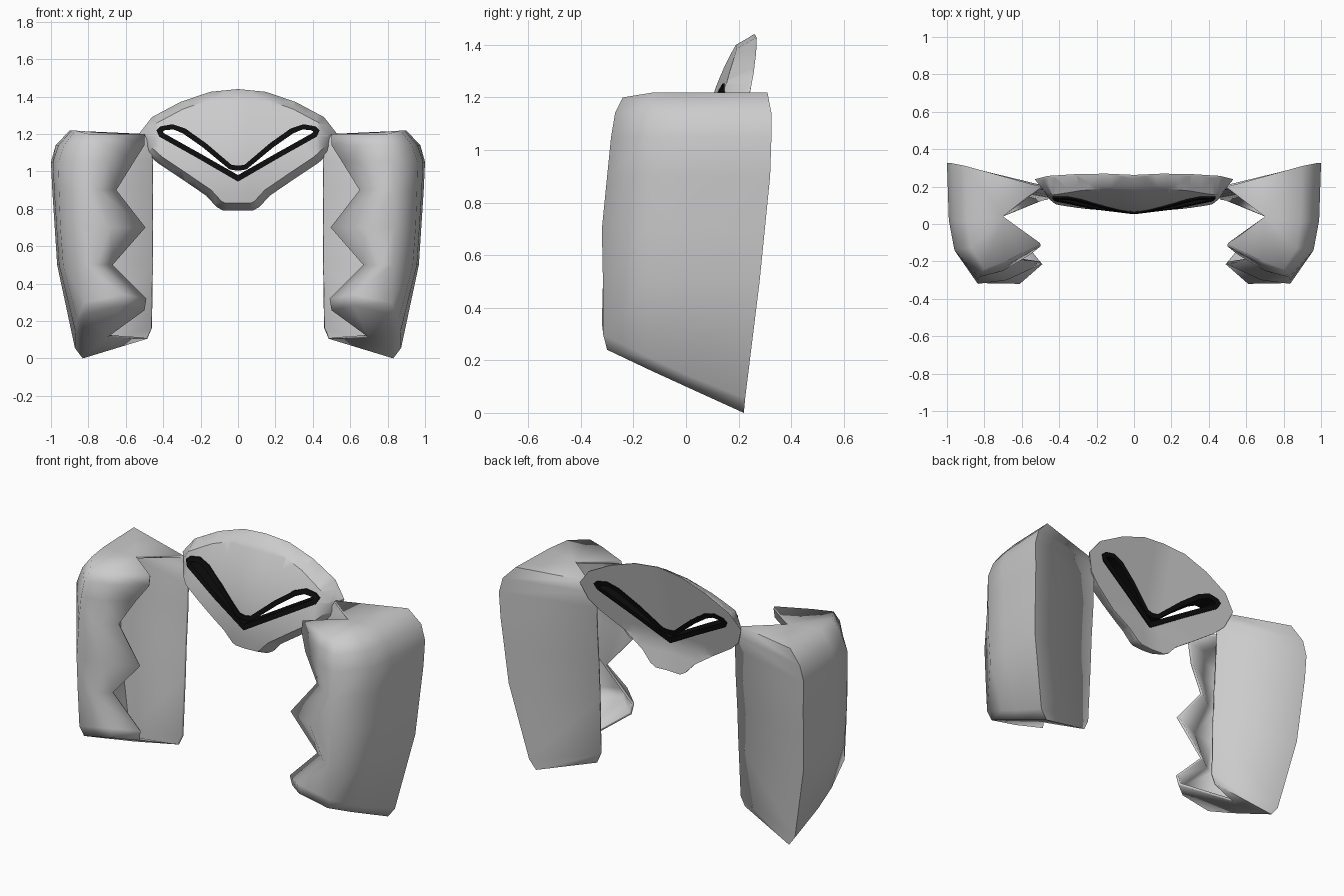
import bpy, bmesh

if "Cube" in bpy.data.objects:
    bpy.data.objects.remove(bpy.data.objects["Cube"])

black = bpy.data.materials.new("black")
black.diffuse_color = (0.004, 0.004, 0.004, 1)
black.use_nodes = True
black.node_tree.nodes["Principled BSDF"].inputs["Base Color"].default_value = black.diffuse_color


def to_object(bm, name):
    bmesh.ops.recalc_face_normals(bm, faces=bm.faces[:])
    me = bpy.data.meshes.new(name)
    bm.to_mesh(me)
    bm.free()
    ob = bpy.data.objects.new(name, me)
    bpy.context.collection.objects.link(ob)
    return ob


def smooth(ob, angle):
    bpy.ops.object.select_all(action='DESELECT')
    ob.select_set(True)
    bpy.context.view_layer.objects.active = ob
    bpy.ops.object.shade_smooth_by_angle(angle=angle)


def mirrored(half):
    # half runs from x = 0 round the right side back to x = 0
    return half + [(-x, z) for x, z in reversed(half) if x > 0]


# Depth of the centre plate: bulged front and gently leaning back
def back_y(x, z):
    lean = 0.25 * (z - 0.95) if z > 0.95 else 0.16 * (0.95 - z)
    return 0.14 + lean + 0.07 * abs(x)


def front_y(x, z):
    sweep = 0.9 * max(0, abs(x) - 0.435)        # side corners sweep back
    y = 0.06 + 0.64 * (z - 0.95) ** 2 + 0.08 * abs(x) + sweep
    return min(y, back_y(x, z) - 0.015)


# Side guards: horizontal sections from top to bottom, each running
# back inner, back outer, side, side, front outer, front middle, front inner
LEVELS = [
    (1.20, [(.50, .20), (.90, .31), (.89, .01), (.87, -.13), (.80, -.24), (.69, -.20), (.50, -.11)]),
    (1.14, [(.46, .20), (.975, .325), (.96, .02), (.93, -.13), (.82, -.27), (.69, -.225), (.50, -.12)]),
    (1.05, [(.455, .19), (1.0, .325), (.99, .02), (.96, -.14), (.83, -.285), (.70, -.25), (.557, -.165)]),
    (0.90, [(.455, .185), (.993, .32), (.983, .02), (.957, -.145), (.835, -.30), (.75, -.265), (.65, -.19)]),
    (0.70, [(.455, .17), (.98, .30), (.97, .01), (.95, -.15), (.835, -.32), (.68, -.30), (.495, -.215)]),
    (0.50, [(.455, .16), (.967, .28), (.957, 0), (.935, -.15), (.83, -.316), (.76, -.285), (.67, -.215)]),
    (.055, [(.46, .145), (.872, .225), (.87, 0), (.86, -.135), (.82, -.315), (.61, -.32), (.49, -.215)]),
    (0, [(.485, .14), (.83, .22), (.825, 0), (.82, -.13), (.80, -.30), (.62, -.31), (.50, -.205)]),
]


def floor_z(x, y):
    return max(0.0, 0.2 * (0.83 - x) + 0.45 * (0.22 - y))


def side_guard(name, s):
    bm = bmesh.new()
    rows = []
    for z, pts in LEVELS:
        row = []
        for x, y in pts:
            h = z
            if z < .1:                      # lowest two rows follow the sloping floor
                h = z + floor_z(x, y)
            elif z == 1.2 and x > .6 and y > -.2:
                h += .018
            row.append(bm.verts.new((s * x, y, h)))
        rows.append(row)
    for a, b in zip(rows, rows[1:]):
        for i in range(6):
            bm.faces.new((a[i], a[i + 1], b[i + 1], b[i]))
    # notched caps at top and bottom
    for row, z in ((rows[0], 1.205), (rows[-1], floor_z(.70, .03))):
        n = bm.verts.new((s * .70, .04, z))
        for i in range(6):
            bm.faces.new((n, row[i], row[i + 1]))
    ob = to_object(bm, name)
    m = ob.modifiers.new("thickness", 'SOLIDIFY')
    m.thickness = 0.016
    # make the wall grow inwards
    side = max(ob.data.polygons, key=lambda p: abs(p.normal.x) * abs(p.center.x))
    m.offset = -1 if side.normal.x * side.center.x > 0 else 1
    smooth(ob, 1.4)


side_guard("right_side_guard", 1)
side_guard("left_side_guard", -1)

# Centre plate: outline prism with a chamfered front, cut into a grid and bent
OUTLINE = mirrored([(0, .79), (.08, .79), (.115, .81), (.17, .87), (.28, .945), (.43, 1.045),
                    (.49, 1.10), (.53, 1.20), (.46, 1.29), (.31, 1.37), (.15, 1.425), (0, 1.44)])
bm = bmesh.new()
face = bm.faces.new([bm.verts.new((x, 0, z)) for x, z in OUTLINE])
ext = bmesh.ops.extrude_face_region(bm, geom=[face])
for v in ext['geom']:
    if isinstance(v, bmesh.types.BMVert):
        v.co.y = 1
bm.normal_update()
front = min(bm.faces, key=lambda f: f.calc_center_median().y)
for v in front.verts:
    v.co.y = 0.88
bmesh.ops.inset_region(bm, faces=[front], thickness=0.04, use_even_offset=True)
for v in front.verts:
    v.co.y = 0
cuts = [((i * .06, 0, 0), (1, 0, 0)) for i in range(-8, 9)]
cuts += [((0, 0, .83 + i * .06), (0, 0, 1)) for i in range(11)]
for co, no in cuts:
    bmesh.ops.bisect_plane(bm, geom=bm.verts[:] + bm.edges[:] + bm.faces[:],
                           plane_co=co, plane_no=no, dist=1e-5)
bmesh.ops.triangulate(bm, faces=[f for f in bm.faces if len(f.verts) > 4])
for v in bm.verts:
    f, b = front_y(v.co.x, v.co.z), back_y(v.co.x, v.co.z)
    v.co.y = f + (b - f) * v.co.y
plate = to_object(bm, "centre_plate")

# V-shaped slot frame running through the plate
OUT = mirrored([(0, .945), (.21, 1.067), (.42, 1.185), (.437, 1.22), (.415, 1.24),
                (.35, 1.252), (.28, 1.228), (.17, 1.15), (.035, 1.035), (0, 1.03)])
INN = mirrored([(0, .98), (.20, 1.094), (.395, 1.203), (.403, 1.213), (.39, 1.22),
                (.345, 1.224), (.295, 1.203), (.19, 1.13), (.045, 1.01), (0, 1.003)])
bm = bmesh.new()
loops = [[bm.verts.new((x, fn(x, z) + d, z)) for x, z in loop]
         for loop, fn, d in ((OUT, front_y, -.008), (INN, front_y, -.008),
                             (INN, back_y, .006), (OUT, back_y, .006))]
for a, b in zip(loops, loops[1:] + loops[:1]):
    for i in range(len(a)):
        j = (i + 1) % len(a)
        bm.faces.new((a[i], a[j], b[j], b[i]))
frame = to_object(bm, "v_slot_frame")
frame.data.materials.append(black)

# Slot cutter, kept inside the frame's wall
bm = bmesh.new()
mid = [((a[0] + b[0]) / 2, (a[1] + b[1]) / 2) for a, b in zip(OUT, INN)]
ra, rb = [[bm.verts.new((x, y, z)) for x, z in mid] for y in (-.3, .6)]
bm.faces.new(ra)
bm.faces.new(rb)
for i in range(len(ra)):
    j = (i + 1) % len(ra)
    bm.faces.new((ra[i], ra[j], rb[j], rb[i]))
cutter = to_object(bm, "slot_cutter")
cutter.hide_render = True
cutter.display_type = 'WIRE'
cut = plate.modifiers.new("slot", 'BOOLEAN')
cut.operation = 'DIFFERENCE'
cut.solver = 'EXACT'
cut.object = cutter
smooth(plate, 0.65)
cutter.hide_set(True)
